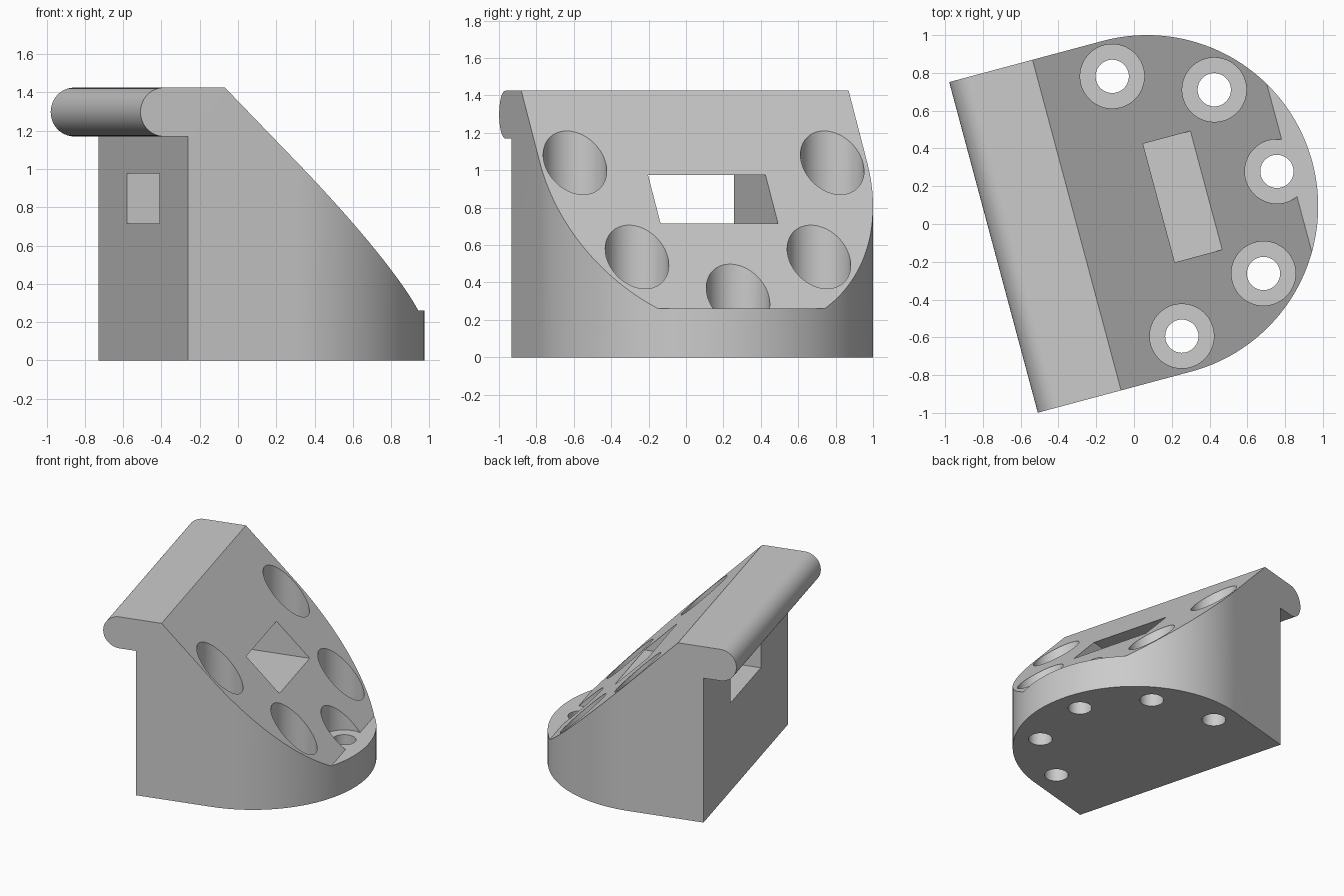
import bpy
import bmesh
from math import sin, cos, pi, radians
from mathutils import Matrix, Vector

cube = bpy.data.objects.get("Cube")
if cube:
    bpy.data.objects.remove(cube, do_unlink=True)

grey = bpy.data.materials.new("plain grey")
grey.use_nodes = True
COLOUR = (0.6, 0.6, 0.6, 1)
grey.diffuse_color = COLOUR
grey.node_tree.nodes["Principled BSDF"].inputs["Base Color"].default_value = COLOUR

# Part frame: origin at the centre of the round nose, turned about z
R = 0.906
FRAME = Matrix.Translation((0.069, 0.094, 0)) @ Matrix.Rotation(radians(15), 4, "Z")


def prism(name, points, offset):
    """Extrude a closed 3D outline along an offset."""
    bm = bmesh.new()
    face = bm.faces.new([bm.verts.new(p) for p in points])
    made = bmesh.ops.extrude_face_region(bm, geom=[face])["geom"]
    bmesh.ops.translate(bm, vec=Vector(offset),
                        verts=[g for g in made if isinstance(g, bmesh.types.BMVert)])
    bmesh.ops.recalc_face_normals(bm, faces=bm.faces)
    mesh = bpy.data.meshes.new(name)
    bm.to_mesh(mesh)
    bm.free()
    mesh.materials.append(grey)
    obj = bpy.data.objects.new(name, mesh)
    obj.matrix_world = FRAME
    bpy.context.collection.objects.link(obj)
    return obj


def arc(cx, cy, r, start, end, n):
    steps = [radians(start + (end - start) * i / n) for i in range(n + 1)]
    return [(cx + r * cos(a), cy + r * sin(a)) for a in steps]


def cylinder(name, x, y, r, low, high):
    ring = arc(x, y, r, 0, 360, 64)[:-1]
    return prism(name, [(px, py, low) for px, py in ring], (0, 0, high - low))


# Side profile: upright back, rounded overhanging lip, sloped face, low toe
BACK, STEP, TOP, LIP = -0.584, 0.26, 1.425, 0.1275
profile = [(1.2, 0), (1.2, STEP), (0.78, STEP), (-0.385, TOP)]
profile += arc(-0.714, TOP - LIP, LIP, 90, 270, 32)
profile += [(BACK, TOP - 2 * LIP), (BACK, 0)]
body = prism("wedge_bracket", [(x, -1.2, z) for x, z in profile], (0, 2.4, 0))

# Plan outline: straight sides ending in a half circle
plan = [(-1.2, -R)] + arc(0, 0, R, -90, 90, 96) + [(-1.2, R)]
outline = prism("plan_outline", [(x, y, -0.5) for x, y in plan], (0, 0, 2.5))

# Slot running straight through from the back to the slope
slot = prism("slot_cutter", [(-1, y, z) for y, z in
             ((-0.325, 0.715), (0.325, 0.715), (0.325, 0.975), (-0.325, 0.975))], (2, 0, 0))

cutters = [(outline, "INTERSECT"), (slot, "DIFFERENCE")]

# Five screw holes with counterbores around the nose
for i in range(5):
    a = (i - 2) * pi / 4
    x, y = 0.712 * cos(a), 0.712 * sin(a)
    cutters.append((cylinder("counterbore_cutter", x, y, 0.17, STEP, 2), "DIFFERENCE"))
    cutters.append((cylinder("screw_hole_cutter", x, y, 0.088, -0.5, 1), "DIFFERENCE"))

bpy.context.view_layer.update()
for cutter, operation in cutters:
    mod = body.modifiers.new(cutter.name, "BOOLEAN")
    mod.operation, mod.object, mod.solver = operation, cutter, "EXACT"

# Bake the cuts, then drop the helpers
bpy.ops.object.select_all(action="DESELECT")
body.select_set(True)
bpy.context.view_layer.objects.active = body
for mod in list(body.modifiers):
    bpy.ops.object.modifier_apply(modifier=mod.name)
for cutter, _ in cutters:
    bpy.data.objects.remove(cutter, do_unlink=True)
bpy.ops.object.shade_smooth_by_angle(angle=radians(30))
